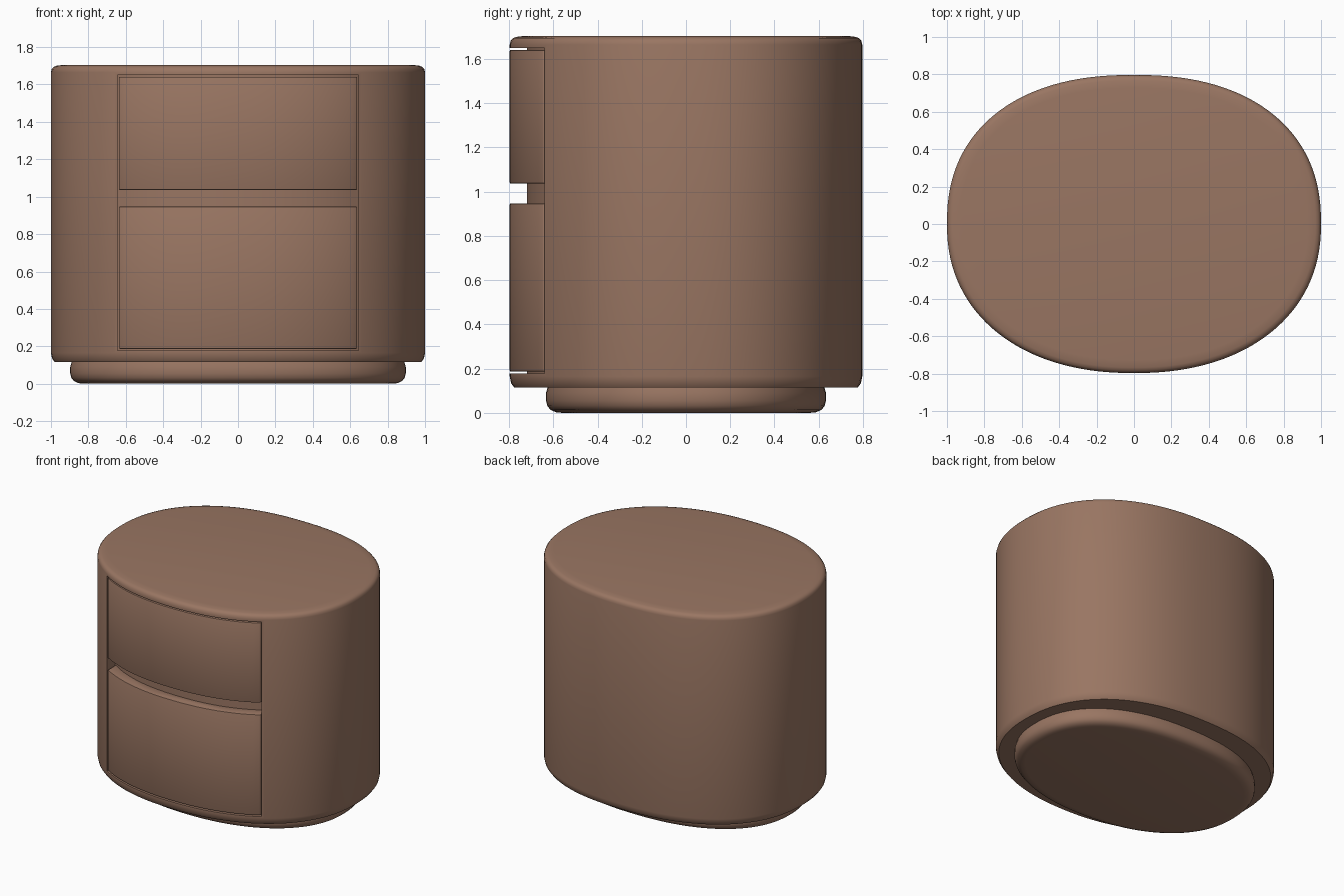
import bpy, bmesh, math

if "Cube" in bpy.data.objects:
    bpy.data.objects.remove(bpy.data.objects["Cube"])

wood = bpy.data.materials.new("warm_brown")
wood.use_nodes = True
colour = (0.32, 0.18, 0.123, 1)
wood.diffuse_color = colour
wood.node_tree.nodes["Principled BSDF"].inputs["Base Color"].default_value = colour

FRONT_POWER, BACK_POWER = 2.2, 2.3


def make_object(name, bm):
    bmesh.ops.recalc_face_normals(bm, faces=bm.faces[:])
    mesh = bpy.data.meshes.new(name)
    bm.to_mesh(mesh)
    bm.free()
    mesh.materials.append(wood)
    obj = bpy.data.objects.new(name, mesh)
    bpy.context.collection.objects.link(obj)
    return obj


def select_only(obj):
    bpy.ops.object.select_all(action='DESELECT')
    obj.select_set(True)
    bpy.context.view_layer.objects.active = obj


def smooth(obj):
    select_only(obj)
    bpy.ops.object.shade_smooth_by_angle(angle=math.radians(35))


def apply_modifier(obj, modifier):
    select_only(obj)
    bpy.ops.object.modifier_apply(modifier=modifier.name)


def oval_loft(name, half_x, half_y, profile, steps=128):
    """Stack rounded oval rings; profile lists (inset, height)."""
    bm = bmesh.new()
    rings = []
    for inset, z in profile:
        ring = []
        for i in range(steps):
            a = 2 * math.pi * i / steps
            c, s = math.cos(a), math.sin(a)
            e = 2 / (BACK_POWER if s > 0 else FRONT_POWER)
            x = math.copysign(abs(c) ** e, c) * (half_x - inset)
            y = math.copysign(abs(s) ** e, s) * (half_y - inset)
            ring.append(bm.verts.new((x, y, z)))
        rings.append(ring)
    for low, high in zip(rings, rings[1:]):
        for i in range(steps):
            j = (i + 1) % steps
            bm.faces.new((low[i], low[j], high[j], high[i]))
    bm.faces.new(rings[0][::-1])
    bm.faces.new(rings[-1])
    return make_object(name, bm)


def front_arc(half_width, inset, steps=32):
    """Points along the bowed front, set back by inset."""
    points = []
    for i in range(steps + 1):
        x = half_width * (2 * i / steps - 1)
        t = 1 - abs(x / (1 - inset)) ** FRONT_POWER
        points.append((x, -(0.797 - inset) * t ** (1 / FRONT_POWER)))
    return points


def prism(name, outline, bottom, top):
    bm = bmesh.new()
    face = bm.faces.new([bm.verts.new((x, y, bottom)) for x, y in outline])
    result = bmesh.ops.extrude_face_region(bm, geom=[face])
    raised = [v for v in result["geom"] if isinstance(v, bmesh.types.BMVert)]
    bmesh.ops.translate(bm, verts=raised, vec=(0, 0, top - bottom))
    return make_object(name, bm)


# Oval cabinet body with softened top rim
body = oval_loft("cabinet_body", 1.0, 0.797, [
    (0.02, 0.115), (0.006, 0.135), (0, 0.165), (0, 1.665),
    (0.004, 1.682), (0.014, 1.694), (0.03, 1.7), (0.07, 1.705)])

# Bowed recess that holds the drawers
cutter = prism("recess_cutter", front_arc(0.645, 0.078) + [(0.645, -1), (-0.645, -1)],
               0.178, 1.65)
cutter.hide_render = True
cut = body.modifiers.new("Recess", 'BOOLEAN')
cut.operation = 'DIFFERENCE'
cut.solver = 'EXACT'
cut.object = cutter
apply_modifier(body, cut)
bpy.data.objects.remove(cutter)
smooth(body)

# Two curved drawer fronts with a finger gap between them
for name, bottom, top in (("lower_drawer", 0.187, 0.947), ("upper_drawer", 1.037, 1.641)):
    outline = front_arc(0.637, 0) + front_arc(0.637, 0.085)[::-1]
    drawer = prism(name, outline, bottom, top)
    bevel = drawer.modifiers.new("Soft edges", 'BEVEL')
    bevel.width = 0.005
    bevel.segments = 2
    apply_modifier(drawer, bevel)
    smooth(drawer)

# Set-back plinth with rounded lower edge
plinth = oval_loft("plinth_base", 0.897, 0.633, [
    (0.075, 0), (0.045, 0.003), (0.02, 0.014), (0.006, 0.032),
    (0, 0.055), (0, 0.09), (0.01, 0.125)])
smooth(plinth)
